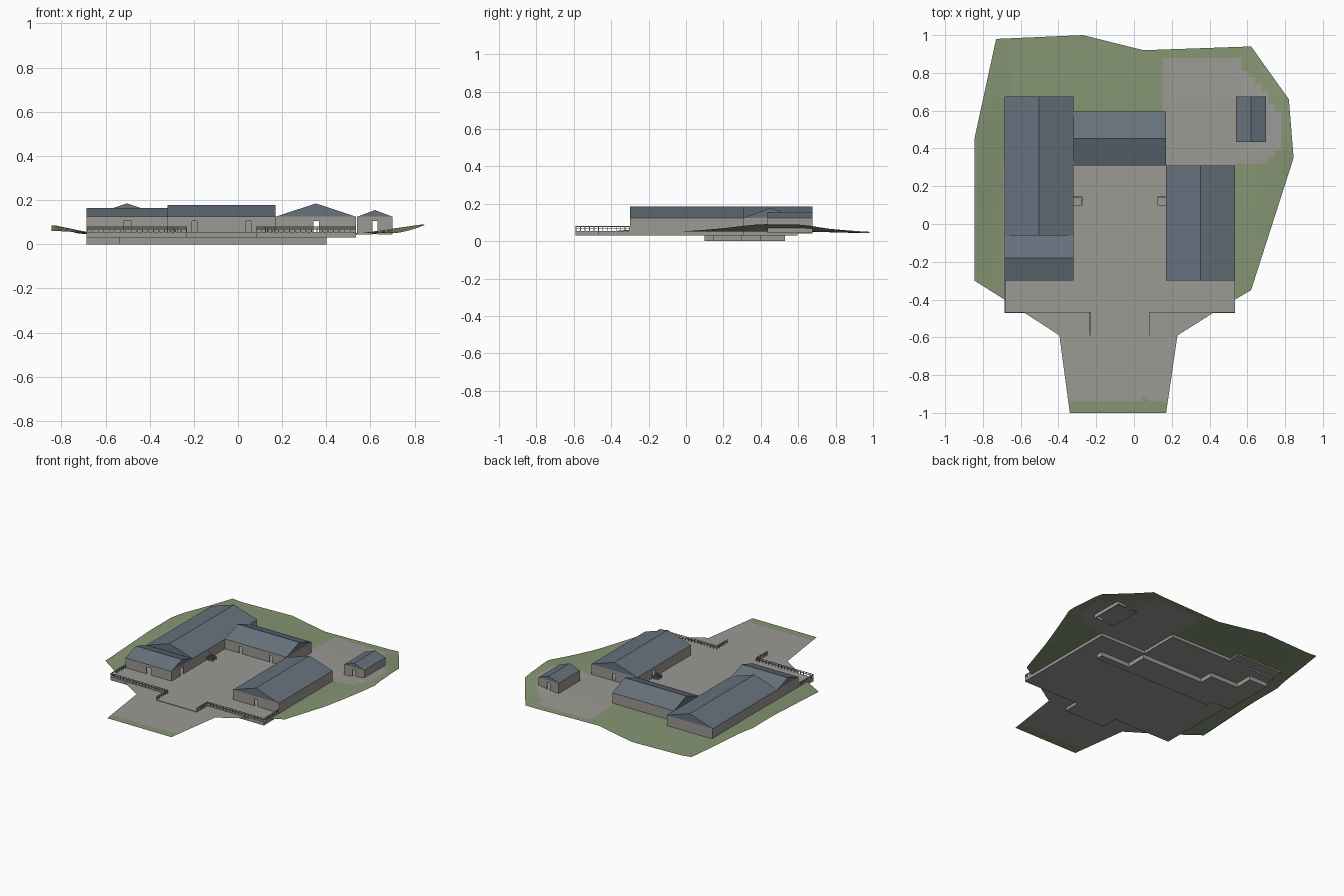
import bpy, bmesh, math
from mathutils import Vector

if "Cube" in bpy.data.objects:
    bpy.data.objects.remove(bpy.data.objects["Cube"])


def material(name, rgb):
    m = bpy.data.materials.new(name)
    m.diffuse_color = (*rgb, 1)
    m.use_nodes = True
    m.node_tree.nodes["Principled BSDF"].inputs["Base Color"].default_value = m.diffuse_color
    return m


STONE = material("warm grey", (0.33, 0.32, 0.295))
GRASS = material("grass green", (0.235, 0.30, 0.17))
SLATE = material("slate blue grey", (0.135, 0.168, 0.205))


def finish(bm, name, mats):
    me = bpy.data.meshes.new(name)
    bm.to_mesh(me)
    bm.free()
    for m in mats:
        me.materials.append(m)
    ob = bpy.data.objects.new(name, me)
    bpy.context.collection.objects.link(ob)
    return ob


def box(bm, x0, x1, y0, y1, z0, z1):
    r = bmesh.ops.create_cube(bm, size=1)
    for v in r["verts"]:
        v.co = Vector((x1 if v.co.x > 0 else x0,
                       y1 if v.co.y > 0 else y0,
                       z1 if v.co.z > 0 else z0))


def clamp(t):
    return max(0.0, min(1.0, t))


# Terrain: one outline, sliced into a fine grid, then raised and coloured by rule
outline = [(-0.73, 0.98), (-0.845, 0.45), (-0.845, -0.30), (-0.685, -0.40),
           (-0.58, -0.47), (-0.395, -0.59), (-0.34, -1.0), (0.17, -1.0),
           (0.23, -0.59), (0.42, -0.47), (0.535, -0.40), (0.62, -0.35),
           (0.62, 0.03), (0.845, 0.35), (0.82, 0.66), (0.62, 0.94),
           (0.05, 0.92), (-0.27, 1.0)]
bm = bmesh.new()
bm.faces.new([bm.verts.new((x, y, 0)) for x, y in outline])
bmesh.ops.triangulate(bm, faces=bm.faces[:])


def slice_at(co, no):
    geom = bm.verts[:] + bm.edges[:] + bm.faces[:]
    bmesh.ops.bisect_plane(bm, geom=geom, dist=1e-5, plane_co=co, plane_no=no)


STEP = 0.035
for i in range(-24, 25):
    slice_at((i * STEP + 0.01, 0, 0), (1, 0, 0))
for i in range(-28, 29):
    slice_at((0, i * STEP + 0.005, 0), (0, 1, 0))


def is_gravel(x, y):
    if y <= 0.31:
        return -0.69 < x < 0.54 and y > -0.93
    return (0.155 < x < 0.79 and y < 0.88 and 1.286 * x + y < 1.58
            and y > 0.30 + 0.6 * max(0, x - 0.64))


for f in bm.faces:
    c = f.calc_center_median()
    f.material_index = 0 if is_gravel(c.x, c.y) else 1
for v in bm.verts:
    x, y = v.co.x, v.co.y
    z = 0.051
    right = clamp((x - 0.56) / 0.28)
    z += 0.040 * right * clamp((y + 0.05) / 0.45) * clamp((1.05 - y) / 0.45)
    left = clamp((-0.66 - x) / 0.17)
    z += left * (0.010 + 0.025 * clamp((y + 0.3) / 0.5) * clamp((0.98 - y) / 0.4))
    z -= 0.008 * clamp((y - 0.65) / 0.3) * (1 - right) * (1 - left)
    v.co.z = z
bmesh.ops.triangulate(bm, faces=bm.faces[:])
if sum(f.normal.z for f in bm.faces) < 0:
    bmesh.ops.reverse_faces(bm, faces=bm.faces[:])
finish(bm, "terrain", [STONE, GRASS])

# Terrace slab with its entrance walk
bm = bmesh.new()
box(bm, -0.685, 0.535, -0.47, 0.31, 0.03, 0.055)
box(bm, -0.685, 0.17, 0.31, 0.595, 0.03, 0.055)
box(bm, -0.685, -0.32, 0.595, 0.675, 0.04, 0.055)
box(bm, -0.235, 0.085, -0.59, -0.47, 0.03, 0.055)
finish(bm, "terrace_slab", [STONE])

# Basement rooms below the terrace
bm = bmesh.new()
box(bm, 0.17, 0.40, 0.10, 0.15, 0.0, 0.04)
box(bm, -0.32, 0.17, 0.10, 0.30, 0.0, 0.04)
box(bm, -0.54, -0.32, 0.10, 0.40, 0.0, 0.04)
box(bm, -0.685, -0.54, 0.15, 0.53, 0.0, 0.04)
finish(bm, "basement", [STONE])


def wall_side(bm, a, b, across0, across1, along_x, doors, z0, z1, door_w):
    """One straight wall, split around its door openings."""
    def piece(p, q, lo, hi):
        if along_x:
            box(bm, p, q, across0, across1, lo, hi)
        else:
            box(bm, across0, across1, p, q, lo, hi)
    start = a
    for d in sorted(doors):
        piece(start, d - door_w / 2, z0, z1)
        piece(d - door_w / 2, d + door_w / 2, 0.105, z1)
        start = d + door_w / 2
    piece(start, b, z0, z1)


def building(name, x0, x1, y0, y1, ridge_z, ridge_along_x,
             front=(), back=(), left=(), right=(), door_w=0.024):
    t, z0, eave = 0.006, 0.045, 0.125
    bm = bmesh.new()
    wall_side(bm, x0, x1, y0, y0 + t, True, front, z0, eave, door_w)
    wall_side(bm, x0, x1, y1 - t, y1, True, back, z0, eave, door_w)
    wall_side(bm, y0 + t, y1 - t, x0, x0 + t, False, left, z0, eave, door_w)
    wall_side(bm, y0 + t, y1 - t, x1 - t, x1, False, right, z0, eave, door_w)
    finish(bm, name + "_walls", [STONE])

    # Gabled roof prism
    xm, ym = (x0 + x1) / 2, (y0 + y1) / 2
    if ridge_along_x:
        ends = [[(x, y0, eave), (x, y1, eave), (x, ym, ridge_z)] for x in (x0, x1)]
    else:
        ends = [[(x0, y, eave), (x1, y, eave), (xm, y, ridge_z)] for y in (y0, y1)]
    bm = bmesh.new()
    e0, e1 = [[bm.verts.new(p) for p in end] for end in ends]
    bm.faces.new(e0)
    bm.faces.new(e1)
    for i in range(3):
        j = (i + 1) % 3
        bm.faces.new((e0[i], e0[j], e1[j], e1[i]))
    bmesh.ops.recalc_face_normals(bm, faces=bm.faces[:])
    finish(bm, name + "_roof", [SLATE])


building("gate_wing", -0.685, -0.32, -0.30, -0.06, 0.165, True,
         front=(-0.50,), right=(-0.18,), door_w=0.036)
building("long_wing", -0.685, -0.32, -0.06, 0.675, 0.185, False, right=(0.12,))
building("middle_hall", -0.32, 0.17, 0.31, 0.595, 0.178, True, front=(-0.197, 0.047))
building("right_wing", 0.17, 0.535, -0.30, 0.31, 0.185, False,
         front=(0.355,), back=(0.355,), left=(0.12,))
building("small_shed", 0.54, 0.70, 0.435, 0.675, 0.155, False,
         front=(0.62,), back=(0.62,))


# Railings: posts with two rails along each straight run
def railing(bm, p, q, z0=0.055, z1=0.08, gap=0.025):
    (ax, ay), (bx, by) = p, q
    r = 0.0018
    n = max(1, round(math.hypot(bx - ax, by - ay) / gap))
    for i in range(n + 1):
        x, y = ax + (bx - ax) * i / n, ay + (by - ay) * i / n
        box(bm, x - r, x + r, y - r, y + r, z0, z1)
    for z in (z1, (z0 + z1) / 2 + 0.003):
        box(bm, min(ax, bx) - r, max(ax, bx) + r,
            min(ay, by) - r, max(ay, by) + r, z - 0.003, z)


def railing_path(name, pts, **kw):
    bm = bmesh.new()
    for p, q in zip(pts, pts[1:]):
        railing(bm, p, q, **kw)
    finish(bm, name, [STONE])


CX = -0.075  # symmetry axis of the courtyard
for side, label in ((-1, "left"), (1, "right")):
    railing_path(label + "_terrace_railing",
                 [(CX + side * 0.608, -0.302), (CX + side * 0.608, -0.468),
                  (CX + side * 0.158, -0.468), (CX + side * 0.158, -0.588)])
    railing_path(label + "_stair_guard",
                 [(CX + side * 0.243, 0.10), (CX + side * 0.20, 0.10),
                  (CX + side * 0.20, 0.143), (CX + side * 0.243, 0.143)], gap=0.014)
